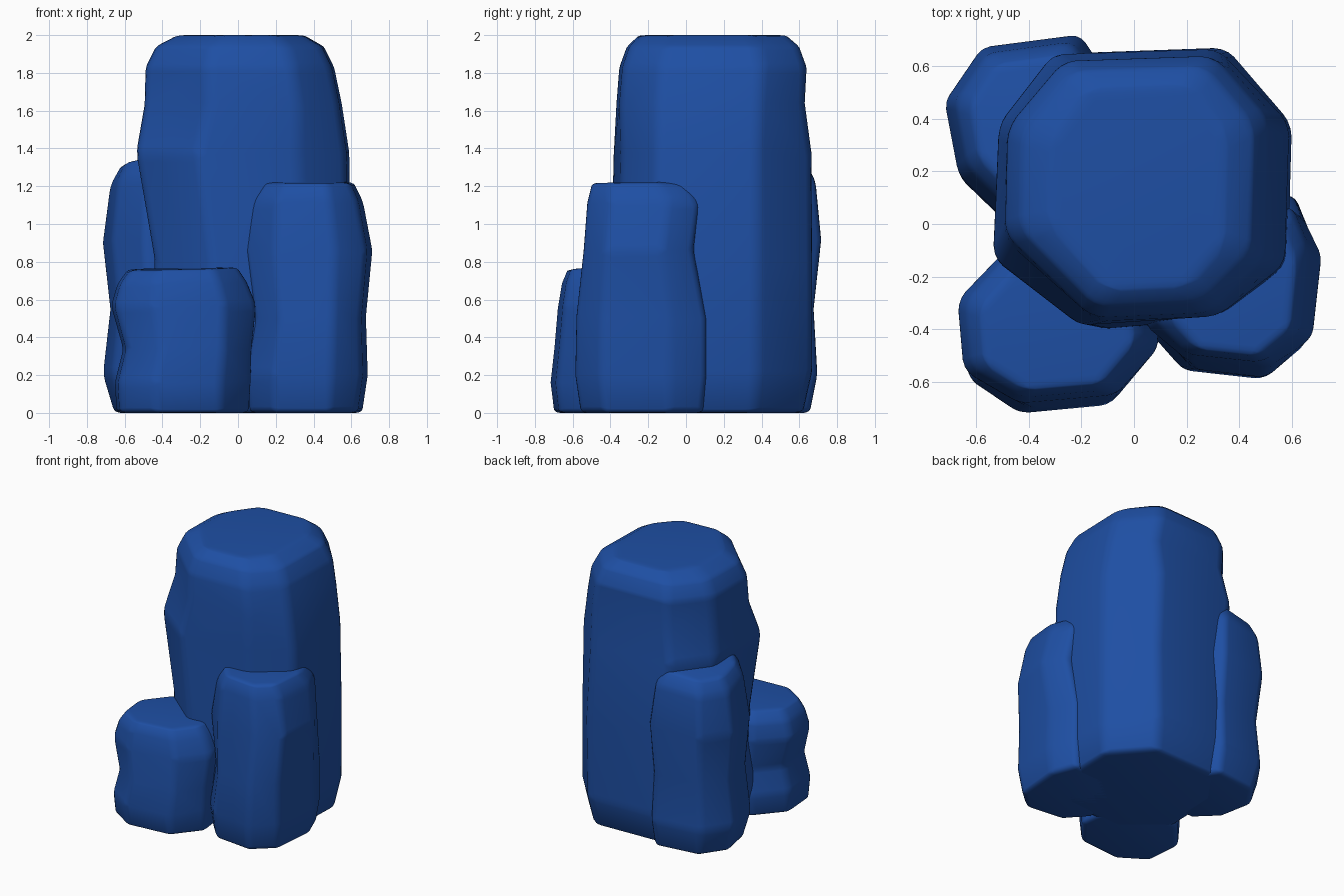
import bpy, bmesh

if "Cube" in bpy.data.objects:
    bpy.data.objects.remove(bpy.data.objects["Cube"])

blue = bpy.data.materials.new("deep_blue_stone")
blue.diffuse_color = (0.013, 0.078, 0.37, 1)
blue.use_nodes = True
blue.node_tree.nodes["Principled BSDF"].inputs["Base Color"].default_value = blue.diffuse_color


def rock(name, outline, rings, tilt=(0, 0), bevel=0.05, crown=None, crown_z=9):
    """Loft an eight-sided outline (0..1 fractions) through rings of
    (z, x_min, x_max, y_min, y_max); tilt slopes the upper rings and
    crown replaces the outline above crown_z."""
    bm = bmesh.new()
    top = rings[-1][0]
    cx = (rings[-1][1] + rings[-1][2]) / 2
    cy = (rings[-1][3] + rings[-1][4]) / 2
    loops = []
    for z, x0, x1, y0, y1 in rings:
        loop = []
        for u, v in (crown if z > crown_z else outline):
            x, y = x0 + u * (x1 - x0), y0 + v * (y1 - y0)
            slope = (z / top) ** 3 * (tilt[0] * (x - cx) + tilt[1] * (y - cy))
            loop.append(bm.verts.new((x, y, z + slope)))
        loops.append(loop)
    n = len(outline)
    for k, (a, b) in enumerate(zip(loops, loops[1:])):
        for i in range(n):
            j = (i + 1) % n
            # alternate the diagonals for a chiselled surface
            if (i + k) % 2:
                bm.faces.new((a[i], a[j], b[j]))
                bm.faces.new((a[i], b[j], b[i]))
            else:
                bm.faces.new((a[i], a[j], b[i]))
                bm.faces.new((a[j], b[j], b[i]))
    bm.faces.new(loops[0][::-1])
    bm.faces.new(loops[-1])
    bmesh.ops.recalc_face_normals(bm, faces=bm.faces)
    mesh = bpy.data.meshes.new(name)
    bm.to_mesh(mesh)
    bm.free()
    mesh.materials.append(blue)
    ob = bpy.data.objects.new(name, mesh)
    bpy.context.collection.objects.link(ob)
    # softly worn edges
    mod = ob.modifiers.new("worn_edges", 'BEVEL')
    mod.width = bevel
    mod.segments = 3
    mod.limit_method = 'ANGLE'
    mod.angle_limit = 0.22
    mesh.shade_smooth()
    return ob


# Tall central rock
rock("tall_rock",
     [(.29, 0), (.76, .04), (.985, .22), (1, .73), (.76, 1), (.20, .98), (.02, .73), (0, .24)],
     [(0, -.44, .56, -.38, .62),
      (.22, -.48, .60, -.41, .67),
      (.80, -.44, .60, -.40, .67),
      (1.38, -.54, .59, -.385, .665),
      (1.64, -.495, .55, -.37, .63),
      (1.83, -.49, .51, -.355, .64),
      (1.94, -.435, .455, -.315, .60),
      (2.0, -.32, .35, -.25, .53)], bevel=0.045,
     crown=[(.33, 0), (.78, .02), (.985, .22), (1, .76), (.79, 1), (.22, .98), (.01, .73), (0, .32)],
     crown_z=1.5)

# Medium rock at the front right
rock("front_right_rock",
     [(.22, .05), (.70, 0), (.95, .20), (1, .72), (.88, 1), (.28, .98), (.02, .70), (0, .28)],
     [(0, .06, .66, -.56, .09),
      (.20, .04, .69, -.59, .11),
      (.50, .09, .68, -.585, .11),
      (.86, .04, .715, -.545, .04),
      (1.12, .07, .665, -.525, .075),
      (1.22, .14, .615, -.50, -.01)], tilt=(0, .01), bevel=0.035)

# Small rock at the front left
rock("front_left_rock",
     [(.30, 0), (.78, .05), (1, .36), (.96, .75), (.70, 1), (.25, .97), (0, .64), (.03, .20)],
     [(0, -.645, .06, -.70, -.08),
      (.16, -.655, .07, -.72, -.06),
      (.34, -.61, .075, -.70, -.08),
      (.57, -.675, .10, -.68, -.07),
      (.69, -.64, .05, -.66, -.09),
      (.765, -.585, 0, -.63, -.14)], tilt=(.02, .02), bevel=0.035)

# Slim rock at the back left
rock("back_left_rock",
     [(.34, 0), (.72, .04), (1, .30), (.98, .72), (.78, 1), (.21, .93), (0, .64), (.08, .24)],
     [(0, -.66, -.08, .05, .66),
      (.20, -.72, -.06, .01, .70),
      (.55, -.68, -.08, .04, .68),
      (.92, -.72, -.06, .02, .72),
      (1.24, -.68, -.11, .07, .69),
      (1.34, -.625, -.17, .13, .64)], tilt=(.12, -.10), bevel=0.035)
